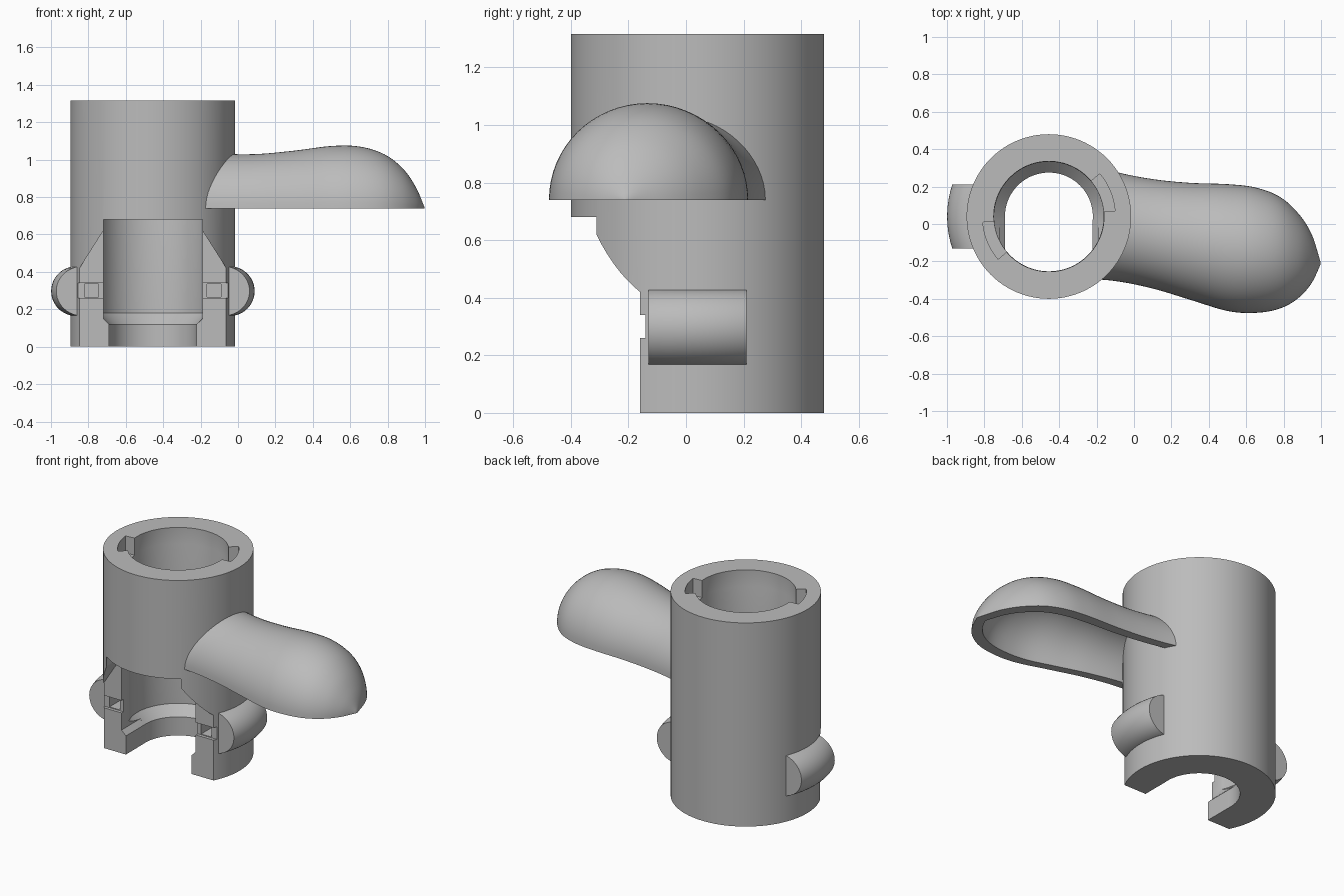
import bpy, bmesh, math
from mathutils import Vector

if "Cube" in bpy.data.objects:
    bpy.data.objects.remove(bpy.data.objects["Cube"])

CX, CY, R, H = -0.455, 0.04, 0.44, 1.315   # tube axis, radius, height
BASE = 0.74                                # underside of the scoop

grey = bpy.data.materials.new("plain grey")
grey.use_nodes = True
colour = (0.5, 0.5, 0.5, 1)
grey.diffuse_color = colour
grey.node_tree.nodes["Principled BSDF"].inputs["Base Color"].default_value = colour


def make(name, bm):
    bmesh.ops.recalc_face_normals(bm, faces=bm.faces)
    mesh = bpy.data.meshes.new(name)
    bm.to_mesh(mesh)
    bm.free()
    mesh.materials.append(grey)
    obj = bpy.data.objects.new(name, mesh)
    bpy.context.collection.objects.link(obj)
    return obj


def loft(name, rings, closed=False):
    """Skin a list of closed point loops; cap the ends unless closed."""
    bm = bmesh.new()
    loops = [[bm.verts.new(p) for p in ring] for ring in rings]
    pairs = list(zip(loops, loops[1:]))
    if closed:
        pairs.append((loops[-1], loops[0]))
    else:
        bm.faces.new(loops[0])
        bm.faces.new(loops[-1])
    for a, b in pairs:
        for i in range(len(a)):
            j = (i + 1) % len(a)
            bm.faces.new((a[i], a[j], b[j], b[i]))
    return make(name, bm)


def polar(r, angle, z):
    return (CX + r * math.cos(angle), CY + r * math.sin(angle), z)


def turned(name, profile, n=96):
    """Solid of revolution about the tube axis from (radius, z) pairs."""
    turn = [math.tau * i / n for i in range(n)]
    return loft(name, [[polar(r, a, z) for a in turn] for r, z in profile])


def front_prism(name, half, y0, y1):
    """Mirror (half width, z) pairs about the tube axis, extrude along y."""
    outline = half + [(-w, z) for w, z in reversed(half)]
    return loft(name, [[(CX + w, y, z) for w, z in outline] for y in (y0, y1)])


def box(name, x0, x1, y0, y1, z0, z1):
    base = [(x0, y0), (x1, y0), (x1, y1), (x0, y1)]
    return loft(name, [[(x, y, z) for x, y in base] for z in (z0, z1)])


def cut(obj, tool, operation="DIFFERENCE"):
    mod = obj.modifiers.new("cut", "BOOLEAN")
    mod.operation, mod.solver, mod.object = operation, "EXACT", tool
    bpy.ops.object.select_all(action="DESELECT")
    bpy.context.view_layer.objects.active = obj
    obj.select_set(True)
    bpy.ops.object.modifier_apply(modifier=mod.name)
    bpy.data.objects.remove(tool)


def smooth(obj):
    bpy.ops.object.select_all(action="DESELECT")
    bpy.context.view_layer.objects.active = obj
    obj.select_set(True)
    bpy.ops.object.shade_smooth_by_angle(angle=math.radians(30))


# Tube with a stepped bore
tube = turned("tube", [(R, 0), (R, H)])
cut(tube, turned("bore", [(0.235, -0.1), (0.235, 0.12), (0.293, 0.18),
                          (0.293, 1.2), (0.295, 1.21), (0.295, 1.4)]))

# Front slot, and flat relief with sloping shoulders
cut(tube, front_prism("slot", [(0.234, -0.1), (0.234, 0.12),
                               (0.265, 0.15), (0.265, 0.68)], -1, 0.03))
cut(tube, front_prism("relief", [(0.5, -0.1), (0.5, 0.25),
                                 (0.265, 0.62), (0.265, 0.68)], -1, -0.16))

# Latch grooves across both front jaws, with deeper pockets
cut(tube, front_prism("groove", [(0.5, 0.26), (0.5, 0.34)], -1, -0.14))
for side in (-1, 1):
    xs = sorted((CX + side * 0.29, CX + side * 0.365))
    cut(tube, box("pocket", *xs, -0.3, 0, 0.265, 0.335))

# Two bayonet notches in the top rim
for start in (5, 185):
    angles = [math.radians(start + 35 * i / 8) for i in range(9)]
    rings = [[polar(0.355, a, z) for a in angles] +
             [polar(0.26, a, z) for a in reversed(angles)] for z in (1.205, 1.4)]
    cut(tube, loft("notch", rings))
smooth(tube)

# Rounded side lugs: ring segments with a domed section, trimmed square
for name, mid in (("left_lug", 0), ("right_lug", math.pi)):
    section = [(0.41 + 0.134 * math.cos(t), 0.297 + 0.133 * math.sin(t))
               for t in [math.pi * (i / 24 - 0.5) for i in range(25)]]
    sweep = [mid + math.radians(3 * k) for k in range(-10, 11)]
    lug = loft(name, [[polar(r, a, z) for r, z in section] for a in sweep])
    cut(lug, box("trim", -2, 2, CY - 0.17, CY + 0.17, 0, 1), "INTERSECT")
    smooth(lug)

# Scoop stations: x, right edge y, left edge y, height
STATIONS = [Vector(s) for s in (
    (-0.3, -0.29, 0.35, 0.29), (-0.1, -0.305, 0.28, 0.29), (0.1, -0.345, 0.24, 0.29),
    (0.3, -0.405, 0.22, 0.308), (0.5, -0.465, 0.213, 0.333), (0.65, -0.475, 0.195, 0.33),
    (0.78, -0.452, 0.145, 0.29), (0.88, -0.395, 0.055, 0.214),
    (0.95, -0.315, -0.055, 0.115), (0.998, -0.215, -0.205, 0.004))]


def spline(points, steps=6):
    pts = [2 * points[0] - points[1]] + points + [2 * points[-1] - points[-2]]
    out = []
    for a, b, c, d in zip(pts, pts[1:], pts[2:], pts[3:]):
        for k in range(steps):
            t = k / steps
            out.append(b + (c - a) * t / 2 + (2 * a - 5 * b + 4 * c - d) * t * t / 2
                       + (3 * b - a - 3 * c + d) * t ** 3 / 2)
    return out + [points[-1]]


def dome(name, scale, reach, drop=0, n=32):
    rings = []
    for x, right, left, height in spline(STATIONS):
        mid, half = (right + left) / 2, scale * (left - right) / 2
        ring = [(x * reach, mid + half * math.cos(math.pi * i / n),
                 BASE + scale * height * math.sin(math.pi * i / n)) for i in range(n + 1)]
        if drop:
            ring += [(x * reach, mid - half, BASE - drop), (x * reach, mid + half, BASE - drop)]
        rings.append(ring)
    return loft(name, rings)


# Hollow scoop, trimmed to meet the tube wall
scoop = dome("scoop", 1, 1)
cut(scoop, dome("hollow", 0.81, 0.94, 0.1))
cut(scoop, turned("trim", [(R - 0.008, -0.1), (R - 0.008, 1.5)]))
smooth(scoop)
